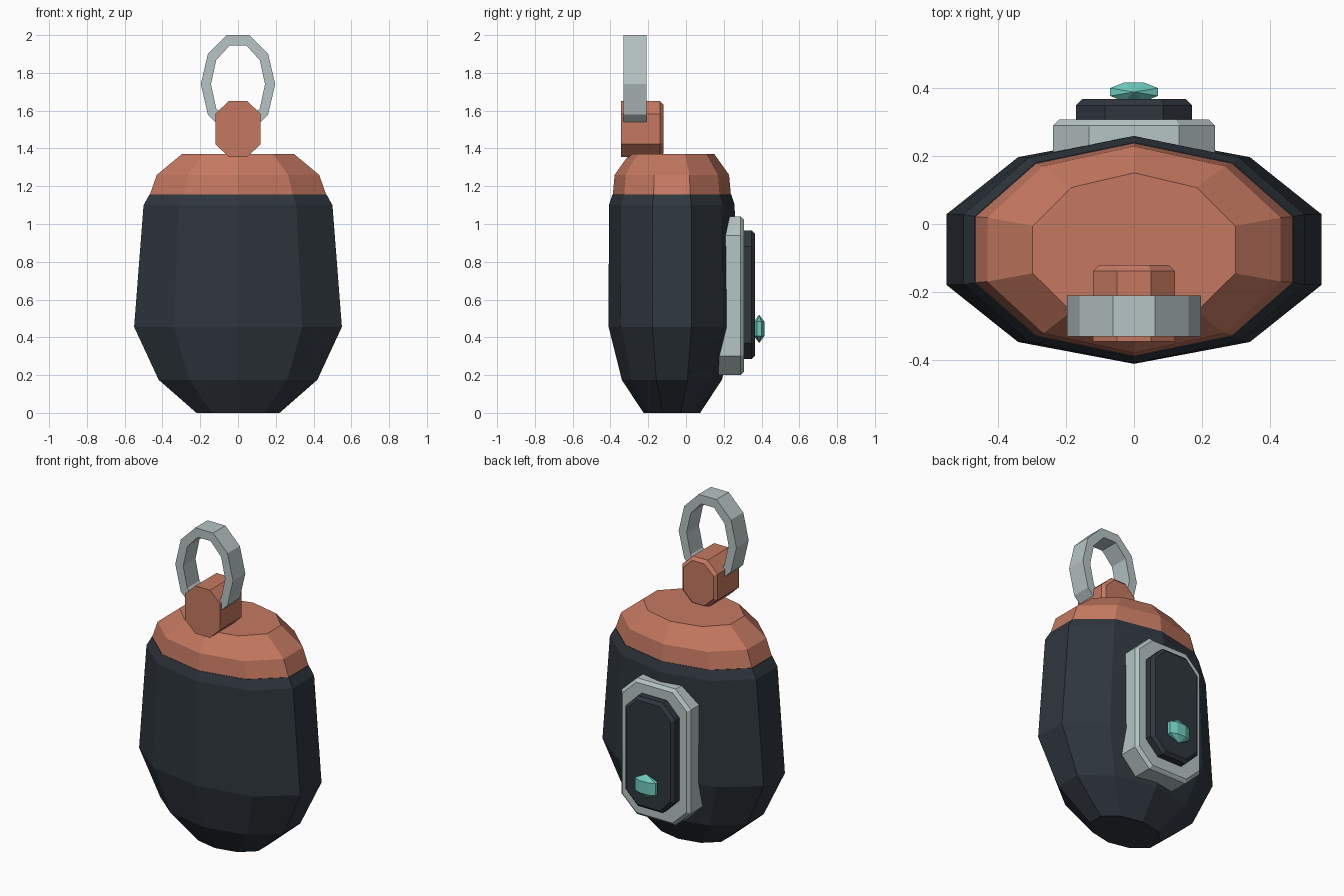
import bpy, bmesh
from math import sin, cos, pi

cube = bpy.data.objects.get("Cube")
if cube:
    bpy.data.objects.remove(cube)


def material(name, rgb):
    m = bpy.data.materials.new(name)
    m.use_nodes = True
    m.diffuse_color = (*rgb, 1)
    m.node_tree.nodes["Principled BSDF"].inputs["Base Color"].default_value = (*rgb, 1)
    return m


NAVY = material("dark navy", (0.028, 0.037, 0.048))
CLAY = material("terracotta", (0.56, 0.19, 0.12))
SILVER = material("pale silver", (0.47, 0.55, 0.55))
TEAL = material("teal", (0.16, 0.60, 0.52))


def loft(name, rings, mat, closed=False):
    """Join equal-sized point rings; cap the ends, or close the loop."""
    bm = bmesh.new()
    loops = [[bm.verts.new(p) for p in ring] for ring in rings]
    n = len(loops[0])
    pairs = list(zip(loops, loops[1:]))
    if closed:
        pairs.append((loops[-1], loops[0]))
    else:
        bm.faces.new(loops[0])
        bm.faces.new(loops[-1])
    for a, b in pairs:
        for i in range(n):
            j = (i + 1) % n
            bm.faces.new((a[i], a[j], b[j], b[i]))
    bmesh.ops.recalc_face_normals(bm, faces=bm.faces)
    mesh = bpy.data.meshes.new(name)
    bm.to_mesh(mesh)
    bm.free()
    mesh.materials.append(mat)
    obj = bpy.data.objects.new(name, mesh)
    bpy.context.collection.objects.link(obj)
    return obj


def oval(half_x, half_y, z):
    """Ten-sided horizontal ring with corners at front and back."""
    rx = half_x / cos(pi / 10)
    return [(rx * sin(i * pi / 5), -0.075 + half_y * cos(i * pi / 5), z) for i in range(10)]


def octagon(hx, hz, cut_x, cut_z, y, z):
    """Upright rectangle with cut corners."""
    quarter = [(hx, hz - cut_z), (hx - cut_x, hz)]
    half = quarter + [(-a, b) for a, b in reversed(quarter)]
    return [(a, y, z + b) for a, b in half + [(-a, -b) for a, b in half]]


def plate(name, hx, hz, cut_x, cut_z, z, y0, y1, bevel, mat):
    """Octagonal block along y with a bevelled back rim."""
    return loft(name, [
        octagon(hx, hz, cut_x, cut_z, y0, z),
        octagon(hx, hz, cut_x, cut_z, y1 - bevel, z),
        octagon(hx - bevel, hz - bevel, cut_x - bevel / 2, cut_z - bevel / 2, y1, z)], mat)


# Faceted oval body and its cap
loft("body", [oval(*r) for r in (
    (0.22, 0.15, 0), (0.42, 0.265, 0.175), (0.55, 0.335, 0.455),
    (0.50, 0.333, 1.10), (0.468, 0.314, 1.157))], NAVY)
loft("cap", [oval(*r) for r in (
    (0.465, 0.312, 1.14), (0.465, 0.312, 1.16), (0.43, 0.303, 1.26), (0.297, 0.225, 1.37))], CLAY)

# Lug on top, carrying the ring
plate("ring_lug", 0.12, 0.147, 0.07, 0.067, 1.503, -0.345, -0.12, 0.018, CLAY)


def ring_loop(rx, rz, y):
    return [(rx * cos(i * pi / 5), y, 1.74 + rz * sin(i * pi / 5)) for i in range(10)]


loft("hanging_ring", [
    ring_loop(0.197, 0.273, -0.33), ring_loop(0.197, 0.273, -0.21),
    ring_loop(0.143, 0.216, -0.21), ring_loop(0.143, 0.216, -0.33)], SILVER, closed=True)

# Stacked plates on the back
plate("back_frame", 0.237, 0.42, 0.105, 0.10, 0.62, 0.10, 0.307, 0.018, SILVER)
plate("back_panel", 0.17, 0.34, 0.085, 0.085, 0.625, 0.25, 0.366, 0.018, NAVY)

# Flattened button gem
bpy.ops.mesh.primitive_uv_sphere_add(segments=8, ring_count=3, radius=1,
                                     location=(0, 0.387, 0.445), rotation=(0, 0, 0))
gem = bpy.context.object
gem.name = "button_gem"
for v in gem.data.vertices:
    x, y = v.co.x, v.co.y
    c, s = cos(pi / 8), sin(pi / 8)
    v.co.x, v.co.y = (x * c - y * s) * 0.0875, (x * s + y * c) * 0.035
    v.co.z *= 0.075
gem.data.materials.append(TEAL)
